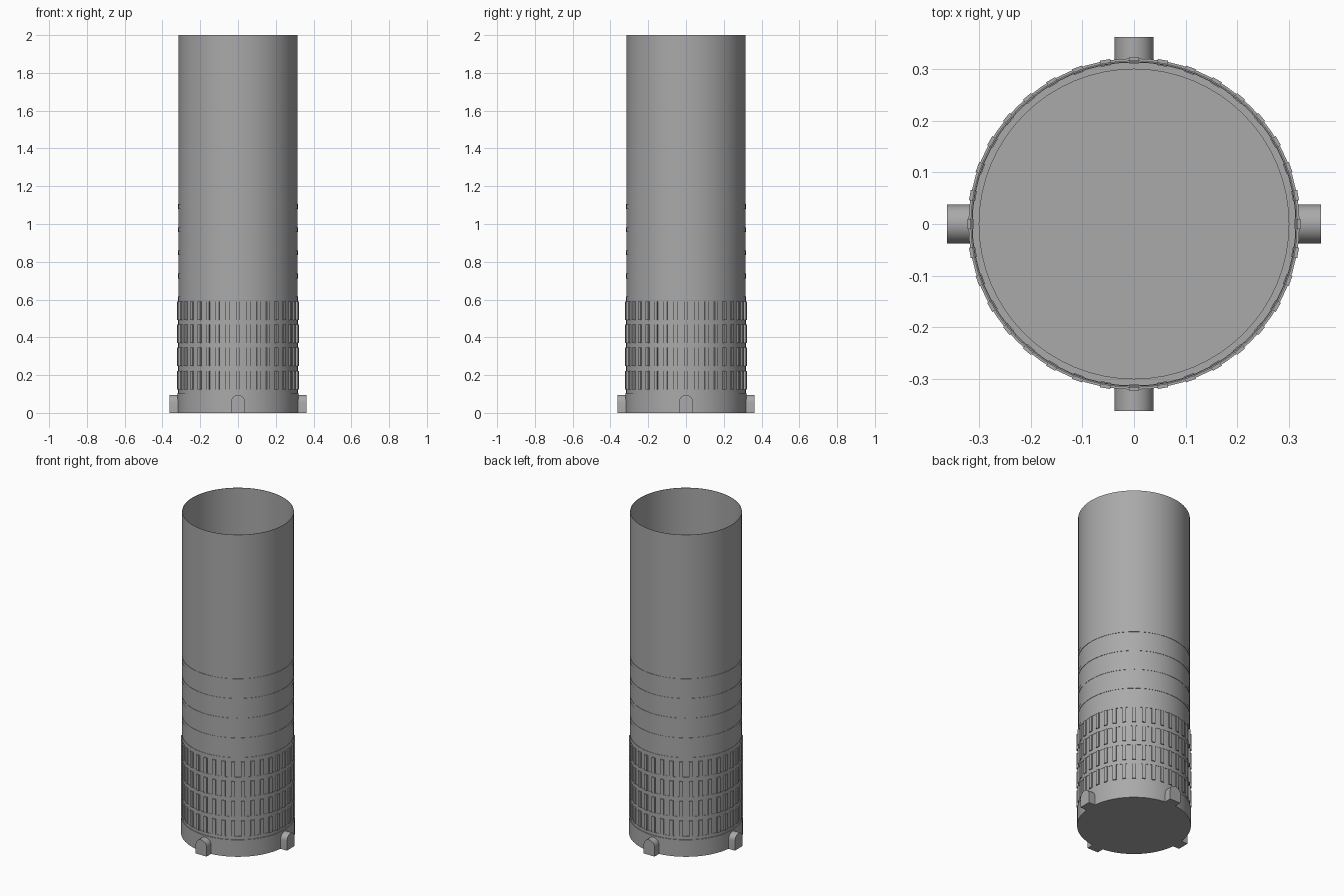
import bpy, bmesh, math
from mathutils import Matrix

if "Cube" in bpy.data.objects:
    bpy.data.objects.remove(bpy.data.objects["Cube"], do_unlink=True)

grey = bpy.data.materials.new("mid grey")
grey.use_nodes = True
grey.diffuse_color = (0.4, 0.4, 0.4, 1)
grey.node_tree.nodes["Principled BSDF"].inputs["Base Color"].default_value = (0.4, 0.4, 0.4, 1)

SIDES, BARS, PITCH = 64, 36, 0.1225
RING_Z, RING_H = 0.1, 0.025


def finish(name, bm):
    bmesh.ops.recalc_face_normals(bm, faces=bm.faces)
    mesh = bpy.data.meshes.new(name)
    bm.to_mesh(mesh)
    bm.free()
    obj = bpy.data.objects.new(name, mesh)
    bpy.context.collection.objects.link(obj)
    mesh.materials.append(grey)
    bpy.ops.object.select_all(action="DESELECT")
    obj.select_set(True)
    bpy.context.view_layer.objects.active = obj
    bpy.ops.object.shade_smooth_by_angle(angle=math.radians(30))


def lathe(name, profile, closed=False):
    """Revolve an (r, z) profile about the z axis."""
    bm = bmesh.new()
    verts = [bm.verts.new((r, 0, z)) for r, z in profile]
    pairs = list(zip(verts, verts[1:])) + ([(verts[-1], verts[0])] if closed else [])
    edges = [bm.edges.new(p) for p in pairs]
    bmesh.ops.spin(bm, geom=verts + edges, cent=(0, 0, 0), axis=(0, 0, 1),
                   angle=math.tau, steps=SIDES)
    bmesh.ops.remove_doubles(bm, verts=bm.verts, dist=0.0001)
    finish(name, bm)


# Solid base with a shallow recessed floor
lathe("base", [(0, 0), (0.321, 0), (0.321, 0.105), (0.3, 0.105), (0.3, 0.1), (0, 0.1)])

# Thin open tube
lathe("tube", [(0.315, 0.1), (0.315, 2), (0.313, 2), (0.313, 0.1)], closed=True)

# Raised hoops, evenly spaced up the lower half
for i in range(9):
    z = RING_Z + i * PITCH
    lathe(f"hoop_{i + 1}", [(0.314, z), (0.317, z), (0.317, z + RING_H), (0.314, z + RING_H)],
          closed=True)

# Four rows of upright grip bars between the lower hoops
bm = bmesh.new()
for row in range(4):
    z = RING_Z + RING_H + row * PITCH + (PITCH - RING_H) / 2
    for i in range(BARS):
        place = (Matrix.Rotation(math.tau * i / BARS, 4, "Z")
                 @ Matrix.Translation((0.317, 0, z))
                 @ Matrix.Diagonal((0.012, 0.02, PITCH - RING_H, 1)))
        bmesh.ops.create_cube(bm, size=1, matrix=place)
finish("grip_bars", bm)

# Four arched lugs around the base
W = 0.0375
arch = [(-W, 0), (W, 0)] + [(W * math.cos(a), 0.0575 + W * math.sin(a))
                            for a in (math.pi * k / 12 for k in range(13))]
for i, side in enumerate(("left", "back", "right", "front")):
    bm = bmesh.new()
    face = bm.faces.new([bm.verts.new((0.3, y, z)) for y, z in arch])
    out = bmesh.ops.extrude_face_region(bm, geom=[face], use_keep_orig=True)["geom"]
    moved = [v for v in out if isinstance(v, bmesh.types.BMVert)]
    bmesh.ops.translate(bm, verts=moved, vec=(0.0625, 0, 0))
    bmesh.ops.rotate(bm, verts=bm.verts, cent=(0, 0, 0),
                     matrix=Matrix.Rotation(i * math.pi / 2, 3, "Z"))
    finish(f"{side}_lug", bm)
